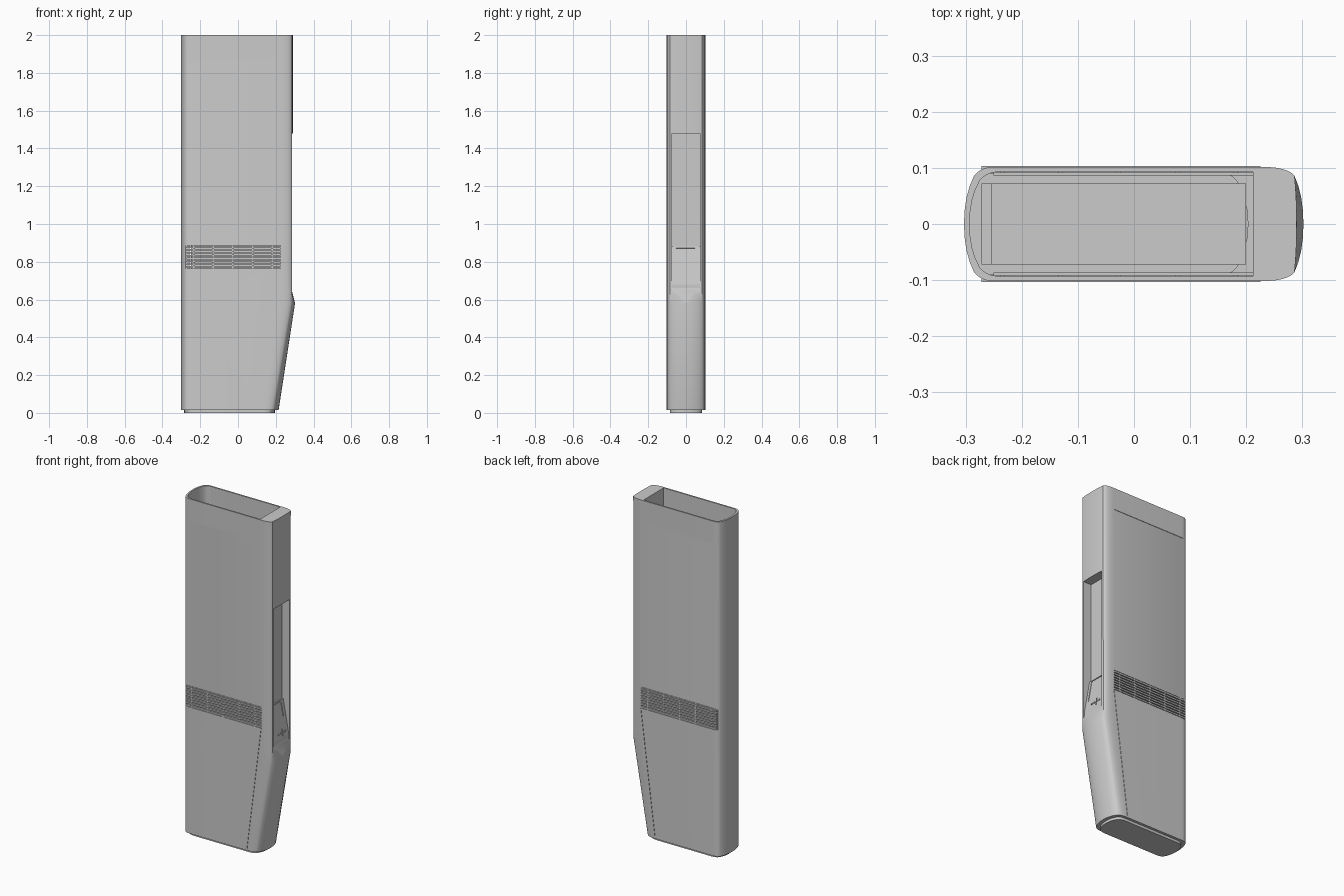
import bpy, bmesh, math
from mathutils import Matrix, Vector

default = bpy.data.objects.get("Cube")
if default:
    bpy.data.objects.remove(default, do_unlink=True)

grey = bpy.data.materials.new("light grey")
grey.use_nodes = True
COLOUR = (0.6, 0.6, 0.6, 1)
grey.diffuse_color = COLOUR
grey.node_tree.nodes["Principled BSDF"].inputs["Base Color"].default_value = COLOUR


def finish(name, bm):
    bmesh.ops.recalc_face_normals(bm, faces=bm.faces)
    mesh = bpy.data.meshes.new(name)
    bm.to_mesh(mesh)
    bm.free()
    mesh.materials.append(grey)
    ob = bpy.data.objects.new(name, mesh)
    bpy.context.collection.objects.link(ob)
    return ob


def add_box(bm, x, y, z, matrix=Matrix()):
    """Box between pairs of limits, optionally transformed."""
    mid = Vector([(a + b) / 2 for a, b in (x, y, z)])
    size = Matrix.Diagonal([b - a for a, b in (x, y, z)] + [1])
    bmesh.ops.create_cube(bm, size=1, matrix=matrix @ Matrix.Translation(mid) @ size)


def box(name, x, y, z):
    bm = bmesh.new()
    add_box(bm, x, y, z)
    return finish(name, bm)


def loft(name, rings):
    bm = bmesh.new()
    loops = [[bm.verts.new(p) for p in ring] for ring in rings]
    n = len(loops[0])
    for low, high in zip(loops, loops[1:]):
        for i in range(n):
            j = (i + 1) % n
            bm.faces.new((low[i], low[j], high[j], high[i]))
    bm.faces.new(loops[0])
    bm.faces.new(loops[-1])
    return finish(name, bm)


def prism(name, profile, y0, y1):
    """Extrude an x-z profile along y."""
    return loft(name, [[(x, y, z) for x, z in profile] for y in (y0, y1)])


def bezier(a, b, c, n):
    for i in range(n):
        t = i / n
        yield tuple((1 - t) ** 2 * p + 2 * t * (1 - t) * q + t * t * r
                    for p, q, r in zip(a, b, c))


def half_end(tip, side, hw, length, bulge):
    """Rounded corner followed by a bowed end face, for y > 0."""
    edge = tip - side * bulge
    crease = (edge, hw - 0.016)
    start = (tip - side * length, hw)
    pts = list(bezier(start, (edge - side * 0.012, hw), crease, 6))
    pts += list(bezier(crease, (tip, hw * 0.5), (tip, 0), 4))
    return pts + [(tip, 0)]


def ring(z, xl, xr, hw, length=0.07, bulge=0.006):
    right = half_end(xr, 1, hw, length, bulge)
    left = half_end(xl, -1, hw, 0.055, 0.018)
    half = left[::-1] + right
    return [(x, y, z) for x, y in half] + [(x, -y, z) for x, y in half[-2:0:-1]]


def cut(target, cutter):
    mod = target.modifiers.new("cut", "BOOLEAN")
    mod.operation = "DIFFERENCE"
    mod.solver = "EXACT"
    mod.object = cutter
    bpy.context.view_layer.objects.active = target
    bpy.ops.object.modifier_apply(modifier=mod.name)
    bpy.data.objects.remove(cutter, do_unlink=True)


def smooth(ob):
    bpy.ops.object.select_all(action="DESELECT")
    ob.select_set(True)
    bpy.context.view_layer.objects.active = ob
    bpy.ops.object.shade_smooth_by_angle(angle=math.radians(25))


# Outer casing with tapered foot and projecting ledge
LEFT, HALF = -0.303, 0.102
casing = loft("casing", [
    ring(0.015, LEFT, 0.215, HALF, 0.085, 0.025),
    ring(0.58, LEFT, 0.302, HALF, 0.085, 0.016),
    ring(0.63, LEFT, 0.291, HALF, 0.068, 0.006),
    ring(2, LEFT, 0.29, HALF, 0.066, 0.004)])

# Open hollow of the casing
cut(casing, loft("hollow", [ring(z, LEFT + 0.01, 0.203, 0.093, 0.07, 0.02)
                            for z in (0.03, 2.1)]))
cut(casing, box("upper_hollow", (0, 0.212), (-0.093, 0.093), (0.62, 2.1)))

# Screen opening on the narrow side, with a sloping sill
cut(casing, prism("screen_opening", [(0.235, 0.66), (0.235, 1.48), (0.4, 1.48),
                                     (0.4, 0.585), (0.301, 0.585), (0.282, 0.66)],
                  -0.074, 0.074))

# Both wide sides: recessed panel, vent window and slanted seam
slant = math.atan2(0.095, 0.755)
for s in (-1, 1):
    def span(a, b):
        return tuple(sorted((s * a, s * b)))
    cut(casing, box("panel_recess", (-0.32, 0.225), span(0.0995, 0.2), (0.89, 1.87)))
    cut(casing, box("vent_window", (-0.277, 0.225), span(0.09, 0.2), (0.765, 0.885)))
    bm = bmesh.new()
    place = Matrix.Translation((0.13, 0, 0.015)) @ Matrix.Rotation(slant, 4, "Y")
    add_box(bm, (-0.0015, 0.0015), span(0.0995, 0.2), (0.01, 0.755), place)
    cut(casing, finish("seam", bm))

    # Vent grille
    side = "front" if s < 0 else "back"
    bm = bmesh.new()
    add_box(bm, (-0.25, 0.212), span(0.086, 0.092), (0.76, 0.89))
    rows = 8
    pitch = 0.12 / rows
    for i in range(rows):
        z = 0.765 + (i + 0.5) * pitch
        add_box(bm, (-0.272, 0.225), span(0.09, 0.103), (z - 0.0045, z + 0.0045))
    for i in range(5):
        x = -0.235 + i * 0.104
        add_box(bm, (x - 0.004, x + 0.004), span(0.091, 0.101), (0.765, 0.885))
    finish(side + "_vent_grille", bm)
smooth(casing)

# Foot plate
smooth(loft("foot_plate", [ring(z, -0.285, 0.195, 0.086, 0.07, 0.02)
                           for z in (0, 0.02)]))

# Equipment box inside the hollow
box("inner_box", (-0.255, 0.2), (-0.072, 0.072), (0.03, 0.7))
box("inner_rail", (-0.272, -0.255), (-0.072, 0.072), (0.03, 0.6))

# Screen glass at the back of the opening
box("screen", (0.232, 0.239), (-0.07, 0.07), (0.88, 1.475))

# Sloping control desk below the screen
prism("control_desk", [(0.233, 0.655), (0.233, 0.88), (0.246, 0.88),
                       (0.282, 0.68), (0.282, 0.655)], -0.0735, 0.0735)
tilt = math.atan2(0.036, 0.2)
desk = Matrix.Translation((0.246, 0, 0.88)) @ Matrix.Rotation(-tilt, 4, "Y")

# Raised frame and buttons on the desk
bm = bmesh.new()
add_box(bm, (-0.002, 0.003), (-0.056, 0.05), (-0.009, -0.004), desk)
for y, low in ((-0.056, -0.14), (0.047, -0.09)):
    add_box(bm, (-0.002, 0.003), (y, y + 0.004), (low, -0.004), desk)
finish("reader_frame", bm)

bm = bmesh.new()
for i in range(4):
    y = -0.015 + i * 0.02
    add_box(bm, (-0.002, 0.004), (y - 0.004, y + 0.004), (-0.18, -0.172), desk)
add_box(bm, (-0.002, 0.004), (0.019, 0.023), (-0.195, -0.155), desk)
finish("buttons", bm)
